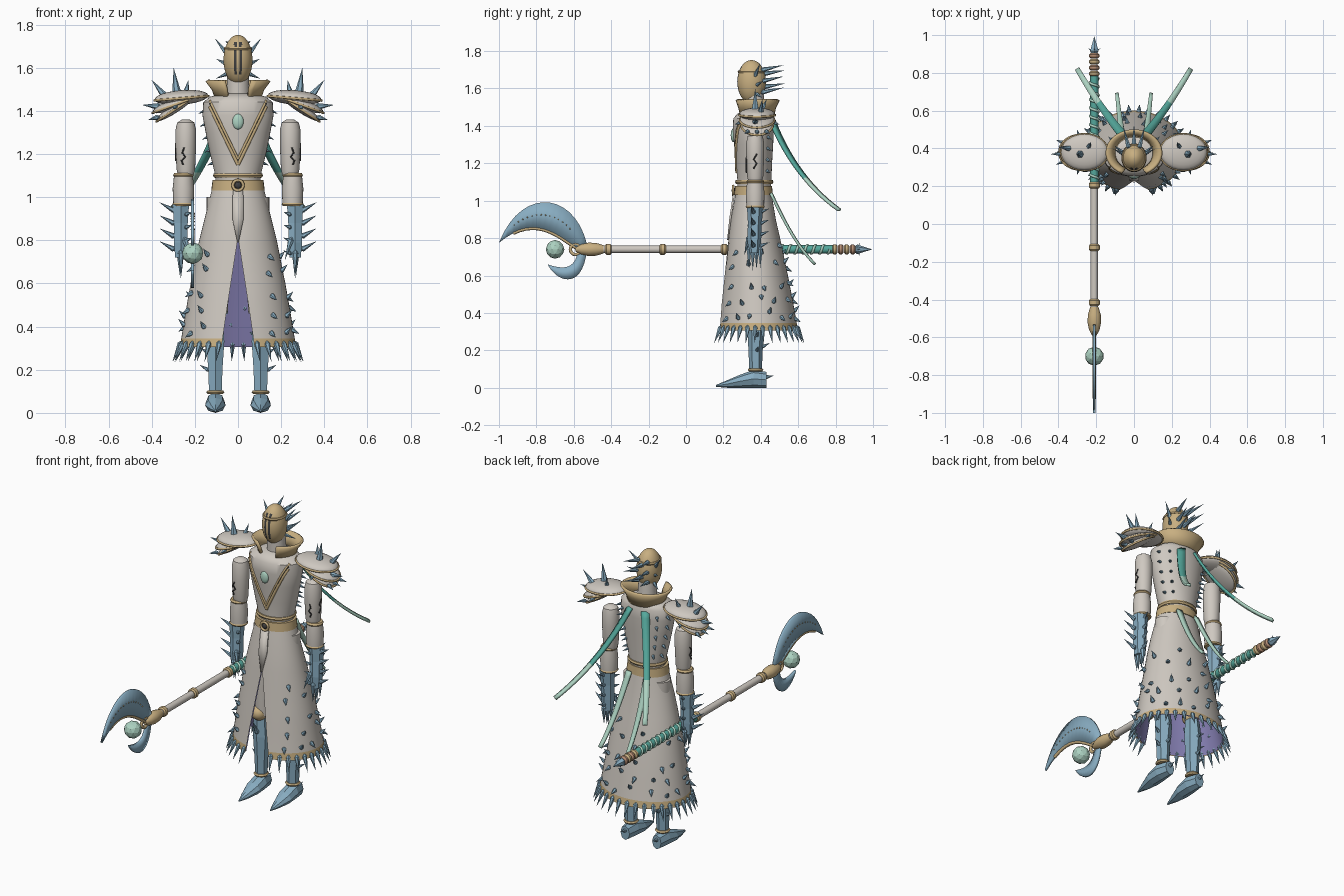
import bpy, bmesh, math, random
from math import sin, cos, pi, asin, acos
from mathutils import Vector, Matrix
from mathutils.geometry import interpolate_bezier

if "Cube" in bpy.data.objects:
    bpy.data.objects.remove(bpy.data.objects["Cube"])
random.seed(4)


def material(name, r, g, b):
    m = bpy.data.materials.new(name)
    m.use_nodes = True
    m.diffuse_color = (r, g, b, 1)
    m.node_tree.nodes["Principled BSDF"].inputs["Base Color"].default_value = (r, g, b, 1)
    return m


IVORY = material("ivory", .62, .58, .53)
GOLD = material("pale gold", .58, .43, .22)
BLUE = material("steel blue", .25, .42, .54)
MINT = material("mint", .42, .65, .54)
TEAL = material("teal", .09, .39, .33)
PURPLE = material("purple", .22, .2, .42)
DARK = material("dark grey", .05, .05, .05)
RUST = material("rust", .48, .28, .18)


def finish(name, bm, *mats, smooth=True):
    bmesh.ops.recalc_face_normals(bm, faces=bm.faces)
    me = bpy.data.meshes.new(name)
    bm.to_mesh(me)
    bm.free()
    for m in mats:
        me.materials.append(m)
    if smooth:
        me.shade_smooth()
        me.set_sharp_from_angle(angle=.7)
    ob = bpy.data.objects.new(name, me)
    bpy.context.collection.objects.link(ob)
    return ob


def solid(ob, thick):
    mod = ob.modifiers.new("thickness", 'SOLIDIFY')
    mod.thickness, mod.offset = thick, 0
    return ob


def loft(name, rings, *mats, seg=24, x=0, smooth=True, along_y=False, rule=None):
    """Ellipse rings (level, half width, near, far[, front opening]) joined up."""
    bm = bmesh.new()
    is_open = len(rings[0]) > 4
    n = seg + 1 if is_open else seg
    rows = []
    for level, rx, lo, hi, *w in rings:
        g = asin(min(1, w[0] / rx)) if w else 0
        row = []
        for i in range(n):
            a = -pi / 2 + g + (2 * pi - 2 * g) * i / seg
            px, q = x + rx * cos(a), (lo + hi) / 2 + (hi - lo) / 2 * sin(a)
            row.append(bm.verts.new((px, level, q) if along_y else (px, q, level)))
        rows.append(row)
    for k in range(len(rows) - 1):
        for i in range(seg):
            j = (i + 1) % n
            bm.faces.new((rows[k][i], rows[k][j], rows[k + 1][j], rows[k + 1][i]))
    if not is_open:
        bm.faces.new(rows[0])
        bm.faces.new(rows[-1])
    if rule:
        for f in bm.faces:
            f.material_index = rule(f.calc_center_median())
    return finish(name, bm, *mats, smooth=smooth)


def circ(level, r, c):
    return (level, r, c - r, c + r)


def surf(rings, z, a):
    """Point and outward direction on a loft at height z, angle a."""
    for p, q in zip(rings, rings[1:]):
        if min(p[0], q[0]) <= z <= max(p[0], q[0]):
            t = (z - p[0]) / (q[0] - p[0])
            rx, lo, hi = (p[i] + (q[i] - p[i]) * t for i in (1, 2, 3))
            return (Vector((rx * cos(a), (lo + hi) / 2 + (hi - lo) / 2 * sin(a), z)),
                    Vector((cos(a), sin(a), 0)))


def spikes(name, items):
    """Kite-shaped thorns from (base, direction, length, radius)."""
    bm = bmesh.new()
    for base, d, length, r in items:
        rot = Vector(d).to_track_quat('Z', 'Y').to_matrix().to_4x4()
        for r1, r2, depth, off in ((r, 0, length, length / 2), (r * .3, r, r, -r / 2)):
            bmesh.ops.create_cone(bm, segments=6, cap_ends=False, radius1=r1, radius2=r2, depth=depth,
                                  matrix=Matrix.Translation(base) @ rot @ Matrix.Translation((0, 0, off)))
    return finish(name, bm, BLUE, smooth=False)


def blob(name, loc, size, mat, tilt=0, facets=False):
    bm = bmesh.new()
    if facets:
        bmesh.ops.create_icosphere(bm, subdivisions=2, radius=1)
    else:
        bmesh.ops.create_uvsphere(bm, u_segments=24, v_segments=12, radius=1)
    bm.transform(Matrix.Translation(loc) @ Matrix.Rotation(tilt, 4, 'Y') @ Matrix.Diagonal((*size, 1)))
    return finish(name, bm, mat, smooth=not facets)


def tube(name, pts, r, mat, cyclic=False):
    cu = bpy.data.curves.new(name, 'CURVE')
    cu.dimensions, cu.bevel_depth, cu.bevel_resolution = '3D', r, 2
    sp = cu.splines.new('POLY')
    sp.points.add(len(pts) - 1)
    sp.use_cyclic_u = cyclic
    for p, c in zip(sp.points, pts):
        p.co = (*c, 1)
    cu.materials.append(mat)
    ob = bpy.data.objects.new(name, cu)
    bpy.context.collection.objects.link(ob)


def strip(name, left, right, thick, *mats, split=1):
    bm = bmesh.new()
    a, b = ([bm.verts.new(p) for p in side] for side in (left, right))
    for i in range(len(a) - 1):
        f = bm.faces.new((a[i], a[i + 1], b[i + 1], b[i]))
        f.material_index = int(i / len(a) > split)
    return solid(finish(name, bm, *mats), thick)


def bez(a, b, c, d, n=16):
    return interpolate_bezier(Vector(a), Vector(b), Vector(c), Vector(d), n)


# Head with a slotted face
head = [(1.636 + .116 * cos(t), .066 * sin(t) + .001, .35 - .076 * sin(t), .351 + .076 * sin(t))
        for t in (pi * i / 20 for i in range(21))]
loft("head", head, GOLD, DARK, seg=64,
     rule=lambda c: int(.005 < abs(c.x) < .019 and c.y < .35 and 1.565 < c.z < 1.715))
loft("head_band", [(1.683, .064, .28, .42), (1.69, .066, .276, .425), (1.697, .062, .28, .42)], GOLD)
loft("neck", [circ(1.45, .055, .37), circ(1.57, .05, .365)], IVORY)
hair = []
for s in (-1, 1):
    hair += [((s * .055, .37, 1.67), (s * .6, .3, .75), .09, .012),
             ((s * .06, .38, 1.62), (s * .6, .5, .3), .06, .01),
             ((s * .055, .38, 1.57), (s * .7, .4, -.3), .06, .01)]
    hair += [((s * .03, .41, z), (s * .25, 1, .22), .12, .013) for z in (1.7, 1.64, 1.58)]
hair += [((0, .42, z), (0, 1, .15), .11, .014) for z in (1.68, 1.61)]
spikes("head_thorns", hair)

# Torso, collar and chest trim
torso = [(1.08, .104, .275, .455), (1.12, .11, .274, .457), (1.2, .13, .268, .46), (1.3, .15, .257, .466),
         (1.38, .165, .25, .47), (1.44, .161, .253, .47), (1.465, .13, .275, .46), (1.48, .07, .31, .43)]
loft("torso", torso, IVORY, seg=40)
solid(loft("collar", [(1.455, .1, .285, .465, .045), (1.5, .115, .275, .475, .05), (1.54, .145, .26, .495, .062)],
           GOLD, seg=32), .014)
for s in (-1, 1):
    for off, r, m in ((0, .008, GOLD), (.012, .004, DARK), (.022, .006, GOLD)):
        line = []
        for i in range(13):
            z = 1.42 - .27 * i / 12 + off * 1.2
            rx = surf(torso, z, 0)[0].x
            line.append(surf(torso, z, -acos(s * .13 * (1 - i / 12) / rx))[0])
        tube("chest_trim", line, r, m)
blob("chest_gem", (0, .253, 1.35), (.026, .014, .036), MINT)
thorns = []
for z in (1.16, 1.22, 1.28, 1.34, 1.4):
    for a in (.35, .8, pi - .8, pi - .35):
        p, d = surf(torso, z, a)
        thorns.append((p, d + Vector((0, 0, -.4)), .035, .009))
spikes("torso_thorns", thorns)

# Belt and buckle
loft("waist_band", [(1.09, .11, .268, .462), (1.1, .116, .262, .468), (1.11, .112, .266, .464)], GOLD)
loft("belt", [(1.03, .124, .258, .464), (1.08, .118, .262, .46)], GOLD, seg=32)
tube("buckle_ring", [(.024 * cos(t), .252, 1.055 + .024 * sin(t)) for t in (pi * i / 10 for i in range(20))],
     .007, GOLD, True)
blob("buckle_stone", (0, .254, 1.055), (.016, .01, .016), DARK)

# Split skirt with lining, gold hem and thorns
skirt = [(1.04, .12, .265, .457, 0), (.9, .155, .24, .48, 0), (.8, .18, .228, .503, .002), (.6, .22, .205, .545, .033),
         (.45, .246, .186, .574, .056), (.345, .263, .176, .592, .071), (.305, .27, .17, .6, .077)]
loft("skirt", skirt, IVORY, GOLD, seg=48, rule=lambda c: int(c.z < .34))
loft("skirt_lining", [(z, r - .008, a + .008, b - .008, w) for z, r, a, b, w in skirt], PURPLE, seg=48)
strip("front_fold", [(-.024, .255, 1.03), (-.026, .236, .9), (-.003, .225, .79)],
      [(.024, .255, 1.03), (.026, .236, .9), (.003, .225, .79)], .01, IVORY)
thorns = []
for i in range(30):
    p, d = surf(skirt, .32, -pi / 2 + .34 + (2 * pi - .68) * i / 29)
    thorns.append((p, d * .45 + Vector((0, 0, -1)), .09, .014))
for k, z in enumerate((.39, .47, .55, .65, .74)):
    count = 14 - 2 * k
    for i in range(count):
        a = -pi / 2 + .5 + (2 * pi - 1) * (i + .25 + random.random() * .5) / count
        p, d = surf(skirt, z + random.uniform(-.025, .025), a)
        thorns.append((p, d * .7 + Vector((0, 0, .7 if i % 2 else -.4)), .04, .013))
spikes("skirt_thorns", thorns)

for s in (-1, 1):
    side = "left" if s > 0 else "right"
    # Leg, greave and pointed boot
    x = s * .105
    loft(side + "_thigh", [circ(.46, .042, .37), circ(.7, .055, .37), circ(1.0, .055, .37)], IVORY, x=s * .09)
    blob(side + "_knee", (x, .355, .47), (.045, .05, .045), GOLD)
    loft(side + "_greave", [circ(.1, .034, .372), circ(.2, .038, .372), circ(.33, .048, .375), circ(.44, .04, .37)],
         BLUE, seg=6, x=x, smooth=False)
    loft(side + "_ankle_ring", [circ(.088, .036, .372), circ(.096, .042, .372), circ(.104, .036, .372)], GOLD, x=x)
    loft(side + "_boot", [(.16, .004, .005, .015), (.22, .026, 0, .04), (.29, .047, 0, .07), (.36, .045, 0, .095),
                          (.43, .03, 0, .085)], BLUE, seg=8, x=x, smooth=False, along_y=True)
    spikes(side + "_greave_thorns",
           [((x, .42, .055), (0, 1, .2), .05, .014), ((x, .33, .36), (0, -.5, 1), .09, .014)] +
           [((x + s * .035, .38, z), (s, .2, .6), .045, .01) for z in (.2, .28, .36)] +
           [((x, .41, z), (0, 1, .5), .045, .01) for z in (.22, .32)])

    # Arm with cracks
    x = s * .242
    loft(side + "_upper_arm", [circ(1.1, .036, .37), circ(1.13, .043, .37), circ(1.24, .048, .37), circ(1.31, .048, .37),
                               circ(1.345, .04, .37), circ(1.36, .018, .37)], IVORY, x=x)
    tube(side + "_arm_crack", [(x + s * dx, .323, z) for dx, z in
                               ((.012, 1.15), (.02, 1.17), (.002, 1.185), (.016, 1.205), (.008, 1.23))], .004, DARK)
    tube(side + "_side_crack", [(x + s * .047, .37 + dy, z) for dy, z in
                                ((-.01, 1.17), (.008, 1.2), (-.008, 1.22), (.008, 1.25))], .004, DARK)
    x = s * .253
    loft(side + "_elbow_ring", [circ(1.092, .042, .37), circ(1.102, .048, .37), circ(1.112, .042, .37)], GOLD, x=x)
    loft(side + "_forearm", [circ(.97, .047, .37), circ(1.04, .05, .37), circ(1.095, .044, .37)], IVORY, x=x)
    loft(side + "_wrist_ring", [circ(.96, .046, .37), circ(.967, .051, .37), circ(.975, .046, .37)], GOLD, x=x)

    # Clawed gauntlet
    x = s * .265
    loft(side + "_gauntlet", [circ(.72, .03, .365), circ(.79, .037, .365), circ(.88, .037, .368), circ(.965, .044, .37)],
         BLUE, seg=6, x=x, smooth=False)
    claws = [((x + s * .005 * (k % 2), .337 + .02 * k, .74), (-s * .02, 0, -1), .115 - .008 * abs(k - 1), .015)
             for k in range(4)]
    claws.append(((x - s * .02, .335, .8), (-s * .3, -.25, -1), .1, .014))
    for z in (.94, .88, .82, .76):
        claws += [((x + s * .035, .36, z), (s, -.2, .55), .075, .013), ((x, .4, z), (s * .2, 1, .4), .05, .011),
                  ((x - s * .025, .34, z - .02), (-s, -.4, .4), .035, .01)]
    spikes(side + "_claws", claws)

    # Layered shoulder plates
    for k, (px, z, size, tilt) in enumerate(((.262, 1.462, (.125, .096, .034), .08),
                                             (.285, 1.435, (.118, .092, .024), .35),
                                             (.29, 1.412, (.105, .085, .02), .58))):
        blob(side + "_shoulder_plate", (s * px, .38, z), size, IVORY, s * tilt)
        edge = Matrix.Translation((s * px, .38, z - .004)) @ Matrix.Rotation(s * tilt, 4, 'Y')
        tube(side + "_shoulder_trim", [edge @ Vector((size[0] * cos(t), size[1] * sin(t), 0))
                                       for t in (pi * i / 16 for i in range(32))], .006, GOLD, True)
    spikes(side + "_shoulder_thorns",
           [((s * .285, .37, 1.49), (s * .12, 0, 1), .11, .02), ((s * .345, .4, 1.475), (s * .65, .1, .8), .09, .016),
            ((s * .37, .37, 1.42), (s, 0, .1), .075, .016), ((s * .24, .41, 1.49), (-s * .2, .4, 1), .06, .013)] +
           [((s * .375, .38 + dy, 1.37), (s, dy * 8, -.3), .045, .012) for dy in (-.05, 0, .05)] +
           [((s * .29, .38 + dy, 1.42), (s * .3, dy * 10, -.3), .04, .012) for dy in (-.085, .085)])

    # Trailing ribbons
    for name, path, w, split in (
            ("back", bez((s * .05, .46, 1.43), (s * .11, .53, 1.25), (s * .2, .65, 1.07), (s * .3, .82, .95)), .024, .55),
            ("waist", bez((s * .06, .455, 1.04), (s * .07, .52, .9), (s * .08, .59, .76), (s * .09, .69, .66)), .017, 0)):
        across = Vector((path[-1].y - path[0].y, path[0].x - path[-1].x, 0)).normalized()
        width = [across * w * (1 - .45 * i / 15) for i in range(16)]
        strip(side + "_" + name + "_ribbon", [p - v for p, v in zip(path, width)],
              [p + v for p, v in zip(path, width)], .014, TEAL, MINT, split=split if split else -1)


# Polearm shaft
def turned(name, mat, *profile, seg=20):
    loft(name, [circ2(y, r) for y, r in profile], mat, seg=seg, x=-.21, along_y=True)


def circ2(y, r):
    return (y, r, .74 - r, .74 + r)


turned("shaft", IVORY, (-.46, .02), (.22, .02))
turned("grip", TEAL, (.2, .022), (.79, .022))
tube("grip_wrap", [(-.21 + .022 * cos(t), .24 + .53 * t / (24 * pi), .74 + .022 * sin(t))
                   for t in (pi * i / 8 for i in range(193))], .007, MINT)
for y in (-.415, -.125, .205):
    turned("shaft_ring", GOLD, (y - .018, .022), (y - .01, .029), (y + .01, .029), (y + .018, .022))
turned("blade_socket", GOLD, (-.59, .012), (-.56, .028), (-.52, .036), (-.48, .034), (-.44, .022))
for i in range(4):
    y = .795 + .032 * i
    turned("pommel_ring", RUST if i % 2 else GOLD, (y - .015, .018), (y - .006, .027), (y + .006, .027), (y + .015, .018))
spikes("pommel_spike", [((-.21, .915, .74), (0, 1, 0), .08, .026)])
spikes("pommel_thorns", [((-.21, .91, .74), (sin(t), .6, cos(t)), .04, .009) for t in (0, pi / 2, pi, -pi / 2)])

# Crescent blade, hook and orb
X = -.21
inner = bez((X, -.56, .73), (X, -.68, .8), (X, -.8, .94), (X, -1, .775))
strip("blade", bez((X, -.53, .77), (X, -.6, 1.05), (X, -.88, 1.08), (X, -1, .775)), inner, .014, BLUE)
tube("blade_trim", inner[:-2], .009, GOLD)
for p in bez((X, -.62, .85), (X, -.7, .94), (X, -.82, .95), (X, -.92, .87), 14):
    blob("blade_stud", p, (.01, .005, .005), GOLD)
strip("blade_hook", bez((X, -.53, .74), (X, -.55, .52), (X, -.69, .56), (X, -.74, .66)),
      bez((X, -.58, .72), (X, -.6, .62), (X, -.68, .64), (X, -.74, .66)), .014, BLUE)
tube("blade_ring", [(X, -.59 + .028 * cos(t), .74 + .028 * sin(t)) for t in (pi * i / 10 for i in range(20))],
     .009, GOLD, True)
blob("orb", (X, -.7, .74), (.05, .05, .05), MINT, facets=True)
